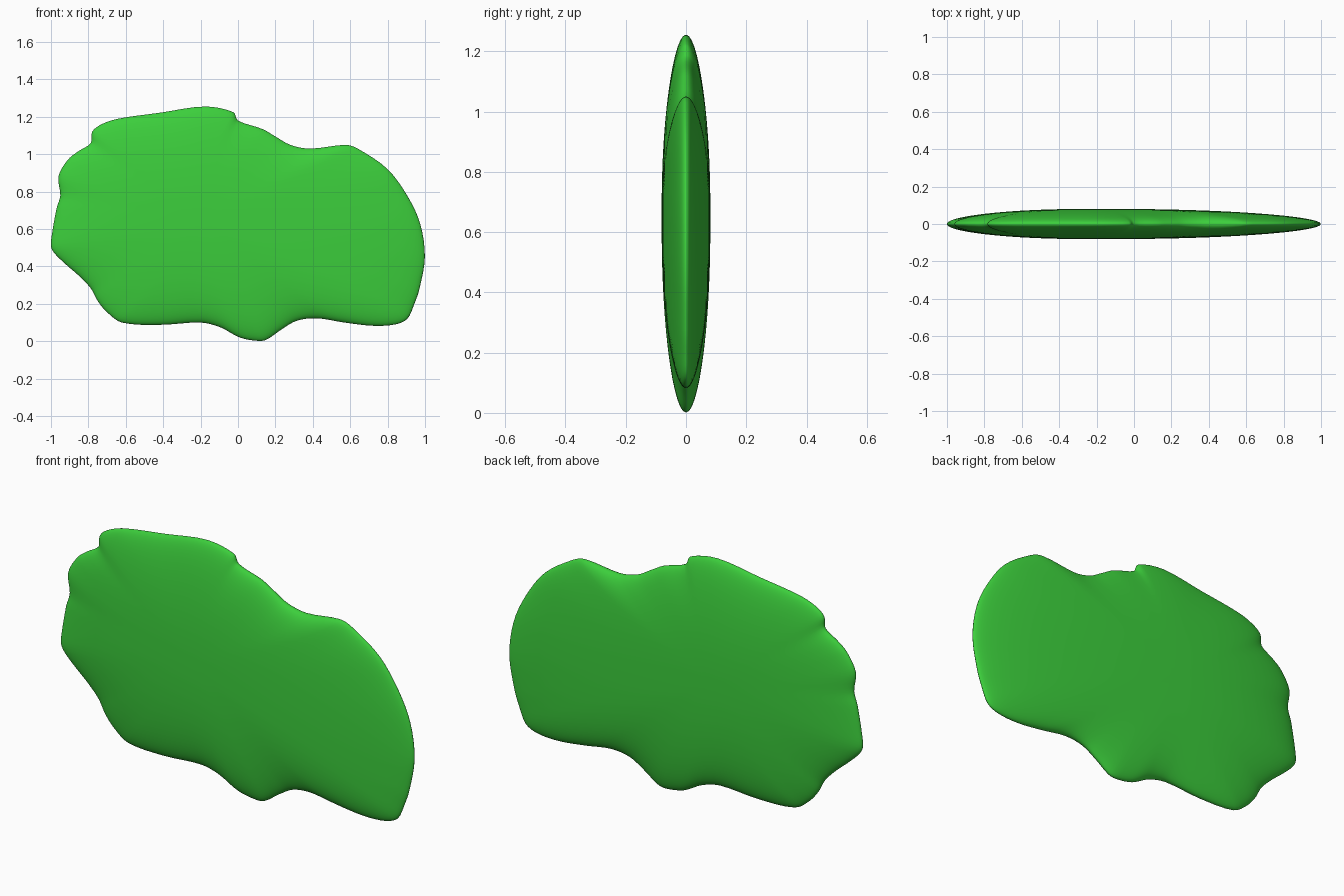
import bpy, bmesh, math
from mathutils import Vector

if "Cube" in bpy.data.objects:
    bpy.data.objects.remove(bpy.data.objects["Cube"])

# Outline of the blob, clockwise from its left tip (x, z)
OUTLINE = [(-1.0, .51), (-.995, .57), (-.97, .71), (-.95, .78), (-.96, .88), (-.91, .97),
           (-.855, 1.015), (-.787, 1.06), (-.78, 1.12), (-.73, 1.16), (-.64, 1.19),
           (-.417, 1.222), (-.176, 1.255), (-.025, 1.225), (0, 1.18), (.13, 1.135),
           (.2, 1.095), (.28, 1.05), (.385, 1.03), (.575, 1.05), (.64, 1.03), (.8, .92),
           (.91, .77), (.975, .625), (.999, .45), (.97, .28), (.943, .2), (.905, .12),
           (.84, .09), (.72, .083), (.57, .1), (.42, .123), (.315, .11), (.235, .065),
           (.155, .01), (.11, .002), (.01, .02), (-.095, .075), (-.2, .1), (-.417, .088),
           (-.62, .1), (-.7, .155), (-.75, .215), (-.785, .28), (-.845, .345),
           (-.925, .415), (-.985, .475)]
CENTRE = Vector((-.2, .65))
HALF_DEPTH, RINGS, SUB = .081, 28, 4


def smooth_curve(points, sub):
    """Closed curve through the points with gentle tangents."""
    p = [Vector(q) for q in points]
    n, out = len(p), []
    for i in range(n):
        a, b, c, d = p[i - 1], p[i], p[(i + 1) % n], p[(i + 2) % n]
        length = (c - b).length
        m0 = (c - a) * (length / ((b - a).length + length))
        m1 = (d - b) * (length / ((d - c).length + length))
        for k in range(sub):
            t = k / sub
            out.append(b * (2*t**3 - 3*t**2 + 1) + m0 * (t**3 - 2*t**2 + t)
                       + c * (3*t**2 - 2*t**3) + m1 * (t**3 - t**2))
    return out


rim = [q - CENTRE for q in smooth_curve(OUTLINE, SUB)]
n = len(rim)

# Softened outline for the inner rings, so the notches fade toward the middle
soft = rim[:]
for _ in range(150):
    soft = [(soft[i - 1] + soft[i] * 2 + soft[(i + 1) % n]) / 4 for i in range(n)]

# Pillow body: concentric rings swelling to the front and back
bm = bmesh.new()


def ring(s, side):
    y = side * HALF_DEPTH * math.sqrt(max(0, 1 - s ** 2.3))
    pts = [CENTRE + soft[i].lerp(rim[i], s ** 3) * s for i in range(n)]
    return [bm.verts.new((p.x, y, p.y)) for p in pts]


edge = ring(1, 0)
for side in (-1, 1):
    outer = edge
    for k in range(RINGS - 1, 0, -1):
        inner = ring(math.sin(k / RINGS * math.pi / 2), side)
        for i in range(n):
            j = (i + 1) % n
            bm.faces.new((outer[i], outer[j], inner[j], inner[i]))
        outer = inner
    tip = bm.verts.new((CENTRE.x, side * HALF_DEPTH, CENTRE.y))
    for i in range(n):
        bm.faces.new((outer[i], outer[(i + 1) % n], tip))
bmesh.ops.recalc_face_normals(bm, faces=bm.faces)
for f in bm.faces:
    f.smooth = True

mesh = bpy.data.meshes.new("leafy_blob")
bm.to_mesh(mesh)
bm.free()
green = bpy.data.materials.new("leaf_green")
green.diffuse_color = (.045, .62, .045, 1)
green.use_nodes = True
green.node_tree.nodes["Principled BSDF"].inputs["Base Color"].default_value = green.diffuse_color
mesh.materials.append(green)
bpy.context.collection.objects.link(bpy.data.objects.new("leafy_blob", mesh))
